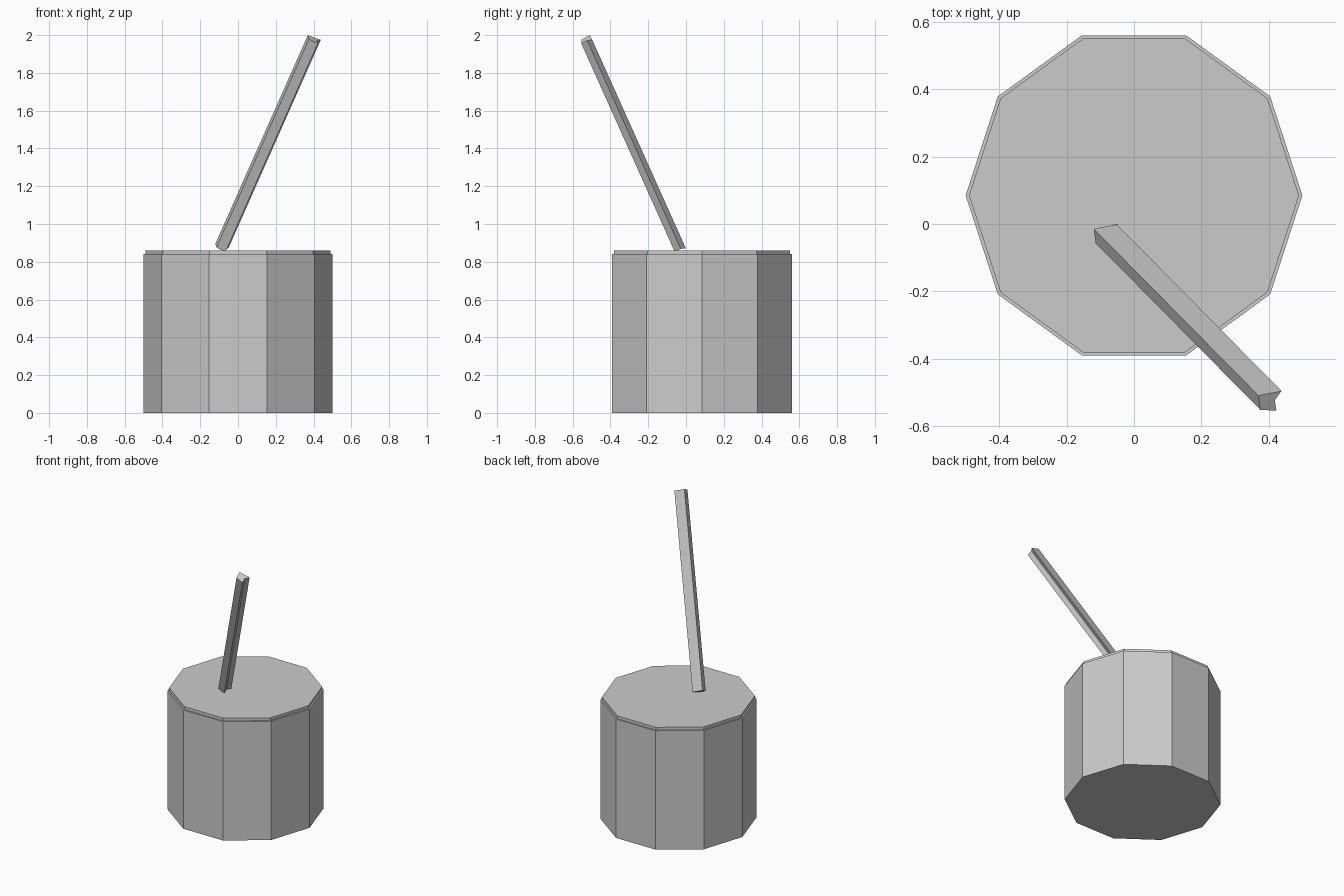
import bpy
import bmesh
from mathutils import Vector

cube = bpy.data.objects.get("Cube")
if cube:
    bpy.data.objects.remove(cube, do_unlink=True)

GREY = (0.6, 0.6, 0.6, 1.0)
grey = bpy.data.materials.new("plain_grey")
grey.use_nodes = True
grey.diffuse_color = GREY
grey.node_tree.nodes["Principled BSDF"].inputs["Base Color"].default_value = GREY


def ten_sided(name, radius, bottom, top):
    """Upright ten-sided prism with a corner pointing along +x."""
    bpy.ops.mesh.primitive_cylinder_add(
        vertices=10, radius=radius, depth=top - bottom,
        location=(0, 0.085, (bottom + top) / 2))
    obj = bpy.context.object
    # Turn half a side so that flat sides face front and back
    obj.rotation_euler.z = 3.14159265 / 10
    obj.name = name
    obj.data.materials.append(grey)
    return obj


def slanted_prism(name, start, end, profile):
    """Sweep a cross-section straight from start to end."""
    start, end = Vector(start), Vector(end)
    axis = (end - start).normalized()
    across = Vector((1, 1, 0)).normalized()
    down = axis.cross(across).normalized()
    if down.z > 0:
        down.negate()
    bm = bmesh.new()
    rings = [[bm.verts.new(c + across * u + down * v) for u, v in profile]
             for c in (start, end)]
    n = len(profile)
    for i in range(n):
        j = (i + 1) % n
        bm.faces.new((rings[0][i], rings[0][j], rings[1][j], rings[1][i]))
    for ring in rings:
        bm.faces.new(ring)
    bmesh.ops.recalc_face_normals(bm, faces=bm.faces)
    mesh = bpy.data.meshes.new(name)
    bm.to_mesh(mesh)
    bm.free()
    mesh.materials.append(grey)
    obj = bpy.data.objects.new(name, mesh)
    bpy.context.collection.objects.link(obj)
    return obj


# Cup and its thin lid
ten_sided("cup_body", 0.5, 0.0, 0.84)
ten_sided("cup_lid", 0.49, 0.84, 0.86)

# Leaning straw, with a crease along its underside
straw_profile = [(0.046, 0.006), (0.013, 0.012), (-0.006, 0.042),
                 (-0.038, 0.0), (-0.012, -0.04)]
slanted_prism("straw", (-0.087, -0.03, 0.875), (0.402, -0.525, 1.978), straw_profile)
